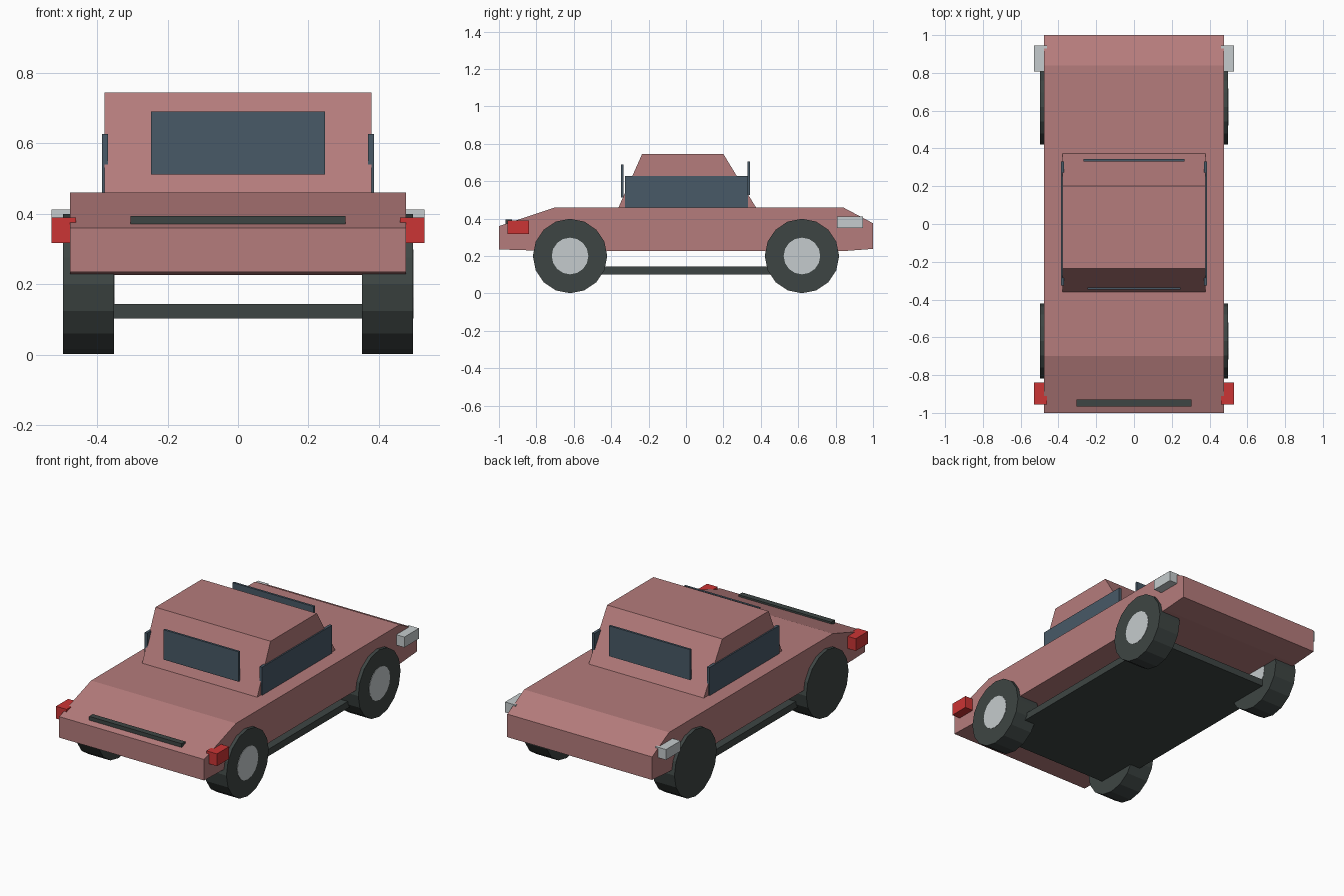
import bpy, bmesh
from math import radians
from mathutils import Matrix

cube = bpy.data.objects.get("Cube")
if cube:
    bpy.data.objects.remove(cube, do_unlink=True)


def material(name, r, g, b):
    m = bpy.data.materials.new(name)
    m.use_nodes = True
    m.diffuse_color = (r, g, b, 1)
    m.node_tree.nodes["Principled BSDF"].inputs["Base Color"].default_value = (r, g, b, 1)
    return m


PAINT = material("dusty pink paint", 0.46, 0.2, 0.2)
GLASS = material("blue grey glass", 0.065, 0.1, 0.135)
RUBBER = material("dark rubber", 0.048, 0.06, 0.057)
SILVER = material("light silver", 0.56, 0.6, 0.61)
RED = material("red lamp", 0.6, 0.035, 0.035)


def finish(bm, name, mat):
    bmesh.ops.recalc_face_normals(bm, faces=bm.faces)
    mesh = bpy.data.meshes.new(name)
    bm.to_mesh(mesh)
    bm.free()
    mesh.materials.append(mat)
    obj = bpy.data.objects.new(name, mesh)
    bpy.context.collection.objects.link(obj)
    return obj


def box(name, mat, x, y, z):
    """Box from (low, high) ranges on each axis."""
    bm = bmesh.new()
    bmesh.ops.create_cube(bm, size=1)
    for v in bm.verts:
        v.co = [lo + (c + 0.5) * (hi - lo) for c, (lo, hi) in zip(v.co, (x, y, z))]
    return finish(bm, name, mat)


def side_profile(name, mat, half_width, points):
    """Extrude a (y, z) outline across the width."""
    bm = bmesh.new()
    face = bm.faces.new([bm.verts.new((-half_width, y, z)) for y, z in points])
    new = bmesh.ops.extrude_face_region(bm, geom=[face])["geom"]
    verts = [g for g in new if isinstance(g, bmesh.types.BMVert)]
    bmesh.ops.translate(bm, verts=verts, vec=(2 * half_width, 0, 0))
    return finish(bm, name, mat)


def disc(name, mat, radius, x, y, z, sides):
    """Cylinder lying along x, with a vertex at the bottom."""
    bm = bmesh.new()
    bmesh.ops.create_cone(bm, cap_ends=True, segments=sides, radius1=radius,
                          radius2=radius, depth=x[1] - x[0])
    turn = Matrix.Rotation(radians(90), 4, "Y")
    bmesh.ops.transform(bm, matrix=Matrix.Translation((sum(x) / 2, y, z)) @ turn, verts=bm.verts)
    return finish(bm, name, mat)


# Body shell and cabin
side_profile("body", PAINT, 0.477, [(-1, 0.235), (-1, 0.36), (-0.7, 0.46), (0.84, 0.46),
                                    (1, 0.375), (1, 0.238), (0.84, 0.226), (-0.7, 0.226)])
side_profile("cabin", PAINT, 0.379, [(-0.365, 0.45), (-0.235, 0.745), (0.2, 0.745), (0.38, 0.45)])

# Underfloor plate and hood vent
box("floor_plate", RUBBER, (-0.42, 0.42), (-0.7, 0.7), (0.102, 0.143))
box("hood_vent", RUBBER, (-0.305, 0.305), (-0.965, -0.93), (0.365, 0.394))

# Upright windows
box("front_window", GLASS, (-0.247, 0.247), (-0.348, -0.335), (0.512, 0.69))
box("rear_window", GLASS, (-0.267, 0.267), (0.33, 0.343), (0.525, 0.706))

# Paired parts
for side, s in (("left", 1), ("right", -1)):
    def span(a, b):
        return tuple(sorted((s * a, s * b)))
    box(side + "_window", GLASS, span(0.37, 0.387), (-0.325, 0.332), (0.455, 0.627))
    box(side + "_front_lamp", RED, span(0.46, 0.53), (-0.955, -0.84), (0.317, 0.39))
    box(side + "_rear_lamp", SILVER, span(0.46, 0.53), (0.808, 0.945), (0.35, 0.412))
    # Wheels, with every hub disc on the +x face
    for end, y in (("front", -0.62), ("rear", 0.62)):
        wheel = span(0.353, 0.497)
        disc(f"{side}_{end}_wheel", RUBBER, 0.199, wheel, y, 0.2, 16)
        disc(f"{side}_{end}_hub", SILVER, 0.098, (wheel[1] - 0.01, wheel[1] + 0.002), y, 0.2, 16)
